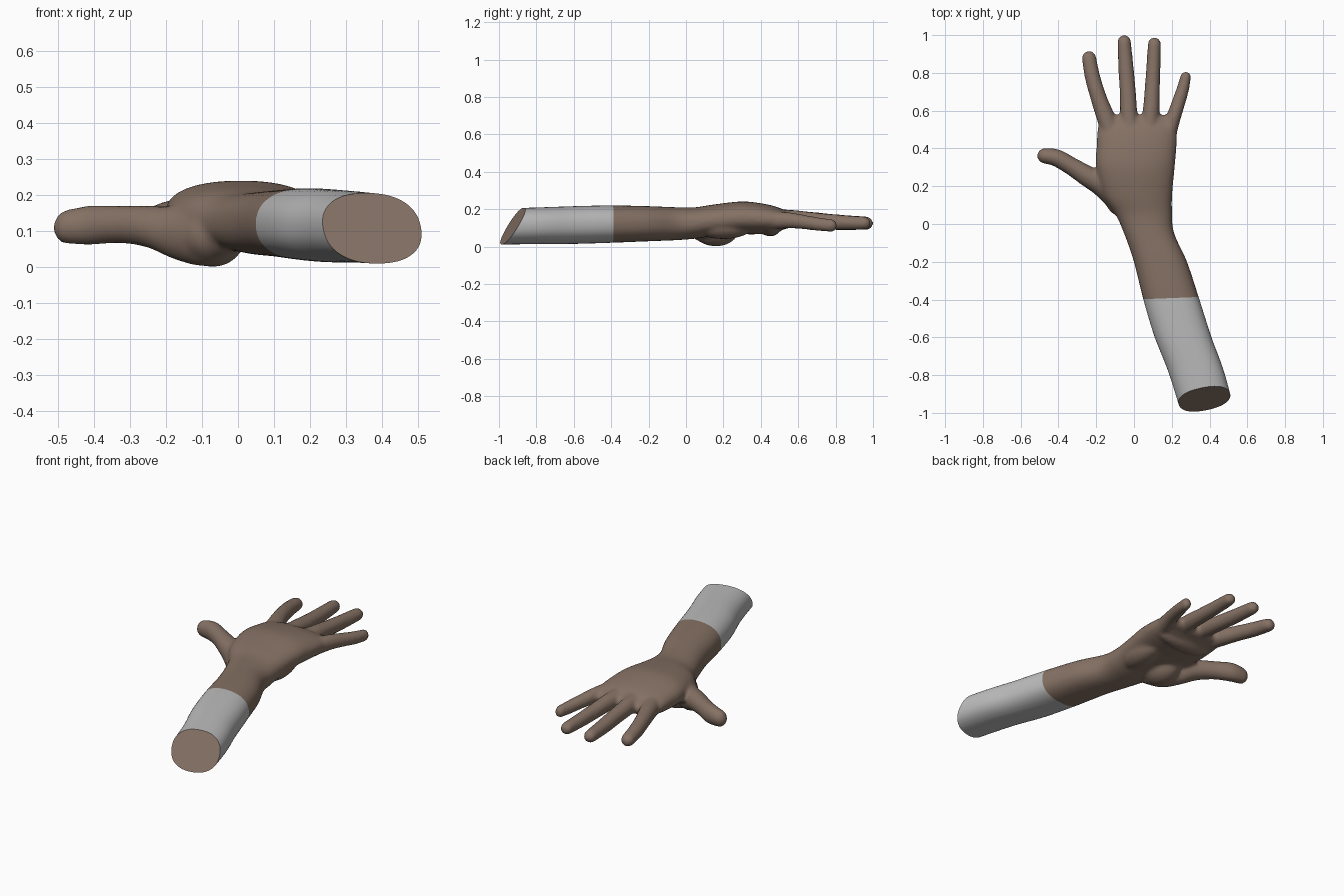
import bpy, bmesh, math
from mathutils import Vector, Matrix

if "Cube" in bpy.data.objects:
    bpy.data.objects.remove(bpy.data.objects["Cube"])

SIDES, STEPS = 32, 6


def material(name, rgb):
    m = bpy.data.materials.new(name)
    m.diffuse_color = (*rgb, 1)
    m.use_nodes = True
    m.node_tree.nodes["Principled BSDF"].inputs["Base Color"].default_value = m.diffuse_color
    return m


skin = material("brown skin", (0.235, 0.165, 0.127))
cloth = material("grey sleeve", (0.50, 0.50, 0.50))


def catmull(points):
    """Smooth path through (x, y, z, half width, half height) points."""
    p = [points[0]] + points + [points[-1]]
    out = []
    for i in range(1, len(p) - 2):
        for s in range(STEPS):
            t = s / STEPS
            out.append([0.5 * (2 * b + (c - a) * t + (2 * a - 5 * b + 4 * c - d) * t * t
                               + (3 * b - a - 3 * c + d) * t ** 3)
                        for a, b, c, d in zip(p[i - 1], p[i], p[i + 1], p[i + 2])])
    return out + [list(points[-1])]


def tube(bm, points, power=2.0, fixed_side=None):
    """Loft superelliptic rings along a path and finish with a rounded tip."""
    path = catmull(points)
    rings = []
    for i, s in enumerate(path):
        a, b = path[max(i - 1, 0)], path[min(i + 1, len(path) - 1)]
        along = (Vector(b[:3]) - Vector(a[:3])).normalized()
        side = fixed_side or Vector((along.y, -along.x, 0)).normalized()
        rings.append((Vector(s[:3]), side, s[3], s[4]))
    centre, side, w, h = rings[-1]
    r = min(w, h)
    for k in range(1, 6):
        a = math.radians(k * 16)
        c = math.cos(a)
        inset = r * (1 - c)
        rings.append((centre + along * r * math.sin(a), side, w - inset, h * c))
    loops = []
    for c, sd, w, h in rings:
        loop = []
        for j in range(SIDES):
            t = 2 * math.pi * j / SIDES
            cx, cz = math.cos(t), math.sin(t)
            u = math.copysign(abs(cx) ** (2 / power), cx) * w
            v = math.copysign(abs(cz) ** (2 / power), cz) * h
            loop.append(bm.verts.new(c + sd * u + Vector((0, 0, v))))
        loops.append(loop)
    for a, b in zip(loops, loops[1:]):
        for j in range(SIDES):
            k = (j + 1) % SIDES
            bm.faces.new((a[j], a[k], b[k], b[j]))
    bm.faces.new(loops[0][::-1])
    bm.faces.new(loops[-1])


def pad(bm, centre, radii):
    """Fleshy ellipsoid on the palm side."""
    m = Matrix.Translation(centre) @ Matrix.Diagonal((*radii, 1))
    bmesh.ops.create_uvsphere(bm, u_segments=24, v_segments=16, radius=1, matrix=m)


bm = bmesh.new()

# forearm, wrist and palm as one loft
tube(bm, [
    (0.425, -1.12, 0.104, 0.14, 0.096), (0.335, -0.80, 0.111, 0.148, 0.098),
    (0.260, -0.60, 0.115, 0.151, 0.101), (0.198, -0.40, 0.120, 0.149, 0.100),
    (0.140, -0.20, 0.122, 0.141, 0.094), (0.080, -0.05, 0.122, 0.133, 0.088),
    (0.052, 0.05, 0.126, 0.150, 0.084), (0.020, 0.15, 0.140, 0.182, 0.085),
    (0.008, 0.30, 0.153, 0.208, 0.088), (0.014, 0.42, 0.148, 0.212, 0.080),
    (0.017, 0.50, 0.145, 0.210, 0.062), (0.018, 0.535, 0.142, 0.200, 0.045)],
    power=2.3, fixed_side=Vector((1, 0, 0)))

# thumb with its base
tube(bm, [
    (-0.03, 0.05, 0.100, 0.05, 0.060), (-0.09, 0.13, 0.088, 0.062, 0.084),
    (-0.17, 0.205, 0.095, 0.060, 0.074), (-0.25, 0.255, 0.113, 0.055, 0.058),
    (-0.33, 0.305, 0.119, 0.048, 0.052), (-0.41, 0.350, 0.117, 0.046, 0.055),
    (-0.472, 0.361, 0.113, 0.041, 0.048)])

# four fingers: index, middle, ring, little
tube(bm, [
    (-0.10, 0.42, 0.145, 0.050, 0.052), (-0.148, 0.56, 0.145, 0.049, 0.048),
    (-0.188, 0.67, 0.142, 0.043, 0.044), (-0.220, 0.78, 0.132, 0.041, 0.042),
    (-0.238, 0.880, 0.122, 0.038, 0.037)])
tube(bm, [
    (-0.01, 0.42, 0.155, 0.050, 0.052), (-0.027, 0.58, 0.148, 0.046, 0.047),
    (-0.033, 0.70, 0.138, 0.043, 0.044), (-0.042, 0.82, 0.130, 0.041, 0.041),
    (-0.052, 0.965, 0.125, 0.036, 0.036)])
tube(bm, [
    (0.07, 0.42, 0.150, 0.050, 0.052), (0.089, 0.58, 0.147, 0.045, 0.047),
    (0.096, 0.70, 0.138, 0.041, 0.043), (0.102, 0.82, 0.130, 0.038, 0.040),
    (0.108, 0.954, 0.125, 0.035, 0.035)])
tube(bm, [
    (0.16, 0.40, 0.140, 0.046, 0.052), (0.205, 0.55, 0.140, 0.039, 0.043),
    (0.238, 0.65, 0.128, 0.036, 0.038), (0.260, 0.72, 0.118, 0.033, 0.036),
    (0.274, 0.780, 0.113, 0.028, 0.034)])

# palm padding: thumb mound, outer heel, finger roots
pad(bm, (-0.07, 0.16, 0.085), (0.09, 0.12, 0.084))
pad(bm, (0.115, 0.20, 0.110), (0.075, 0.16, 0.070))
pad(bm, (0.02, 0.45, 0.112), (0.18, 0.06, 0.058))

bmesh.ops.recalc_face_normals(bm, faces=bm.faces)
mesh = bpy.data.meshes.new("arm_and_hand")
bm.to_mesh(mesh)
bm.free()
arm = bpy.data.objects.new("arm_and_hand", mesh)
bpy.context.collection.objects.link(arm)
bpy.context.view_layer.objects.active = arm
arm.select_set(True)

# fuse everything into one soft skin
fuse = arm.modifiers.new("fuse", 'REMESH')
fuse.mode = 'VOXEL'
fuse.voxel_size = 0.01
soften = arm.modifiers.new("soften", 'SMOOTH')
soften.factor = 0.5
soften.iterations = 8
for name in ("fuse", "soften"):
    bpy.ops.object.modifier_apply(modifier=name)

# slanted cut end and sleeve edge
mesh = arm.data
bm = bmesh.new()
bm.from_mesh(mesh)
cut = bmesh.ops.bisect_plane(bm, geom=bm.verts[:] + bm.edges[:] + bm.faces[:], dist=1e-5,
                             plane_co=(0.38, -0.93, 0.10), plane_no=(0.21, -1, 0.63),
                             clear_outer=True)
rim = [e for e in cut["geom_cut"] if isinstance(e, bmesh.types.BMEdge)]
cap = bmesh.ops.edgeloop_fill(bm, edges=rim)["faces"]
bmesh.ops.bisect_plane(bm, geom=bm.verts[:] + bm.edges[:] + bm.faces[:], dist=1e-5,
                       plane_co=(0.2, -0.392, 0.1), plane_no=(-0.04, 1, 0))
for f in bm.faces:
    c = f.calc_center_median()
    f.material_index = int(c.y < -0.392 + 0.04 * (c.x - 0.2))
for f in cap:
    f.material_index = 0
bmesh.ops.recalc_face_normals(bm, faces=bm.faces)
mesh.materials.clear()
mesh.materials.append(skin)
mesh.materials.append(cloth)
bm.to_mesh(mesh)
bm.free()
bpy.ops.object.shade_smooth_by_angle(angle=math.radians(40))
